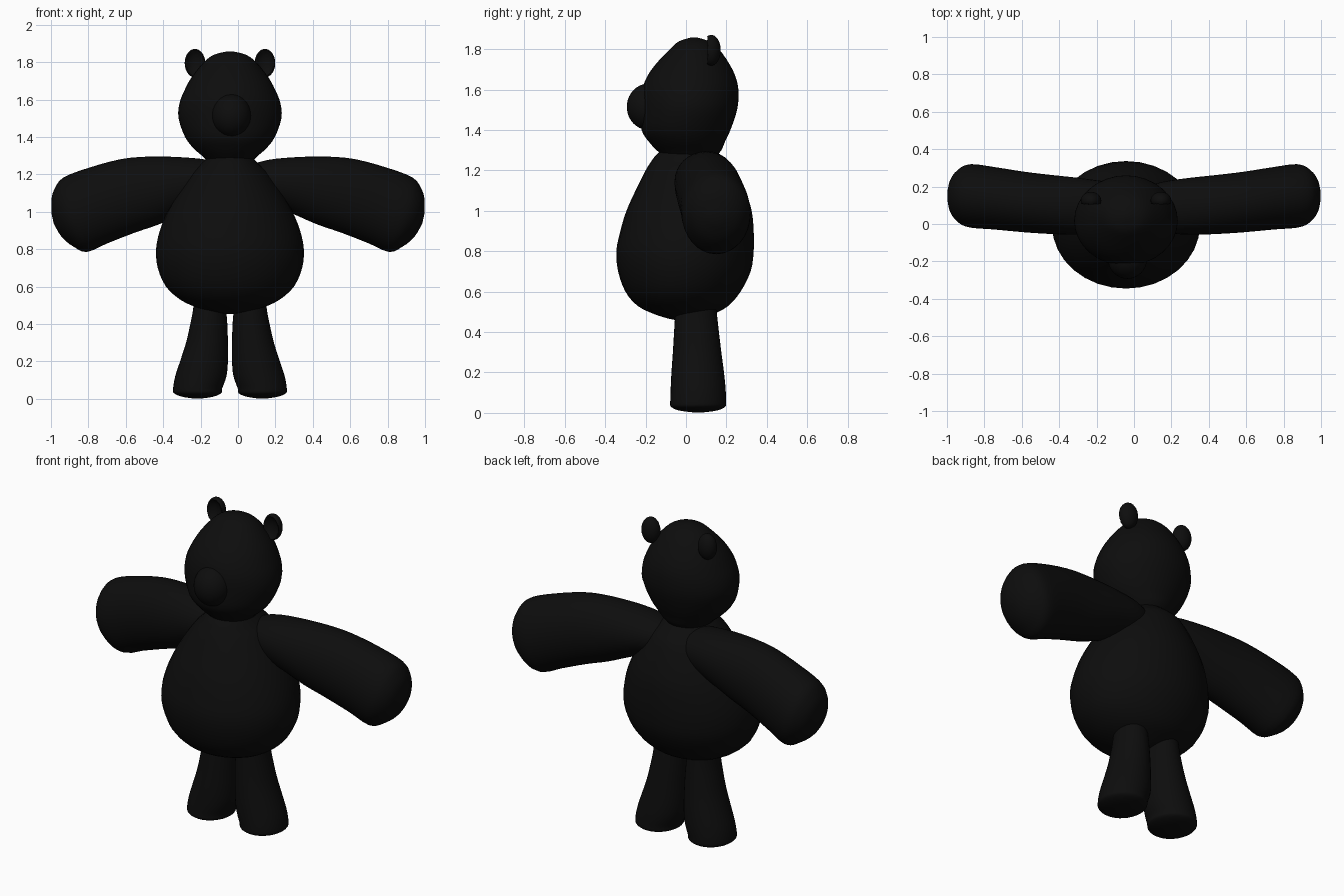
import bpy, bmesh, math
from mathutils import Vector, Matrix

black = bpy.data.materials.new("soft black")
black.diffuse_color = (0.004, 0.004, 0.004, 1)
MID = -0.043   # centre line of the head, body and legs


def finish(name, bm):
    bmesh.ops.recalc_face_normals(bm, faces=bm.faces)
    mesh = bpy.data.meshes.new(name)
    bm.to_mesh(mesh)
    bm.free()
    mesh.materials.append(black)
    ob = bpy.data.objects.new(name, mesh)
    bpy.context.collection.objects.link(ob)
    bpy.ops.object.select_all(action='DESELECT')
    ob.select_set(True)
    bpy.context.view_layer.objects.active = ob
    bpy.ops.object.shade_smooth_by_angle(angle=math.radians(40))
    return ob


def refine(rings, steps=3):
    """Smooth spline through the ring settings."""
    out = []
    for i in range(len(rings) - 1):
        p = [rings[max(0, min(len(rings) - 1, i + k))] for k in (-1, 0, 1, 2)]
        for s in range(steps):
            t = s / steps
            out.append([0.5 * (2*b + (c - a)*t + (2*a - 5*b + 4*c - d)*t*t
                               + (3*b - a - 3*c + d)*t**3) for a, b, c, d in zip(*p)])
    return out + [list(rings[-1])]


def loft(name, rings, mirror_about=None, sides=32):
    """Rings: centre x, y, z, half width, half depth (y), tilt in degrees."""
    bm = bmesh.new()
    loops = []
    for x, y, z, rw, rd, tilt in refine(rings):
        a = math.radians(tilt)
        across = Vector((math.cos(a), 0, math.sin(a)))
        loop = []
        for k in range(sides):
            t = 2 * math.pi * k / sides
            co = Vector((x, y, z)) + across * rw * math.cos(t) + Vector((0, rd * math.sin(t), 0))
            if mirror_about is not None:
                co.x = 2 * mirror_about - co.x
            loop.append(bm.verts.new(co))
        loops.append(loop)
    for lo, hi in zip(loops, loops[1:]):
        for k in range(sides):
            j = (k + 1) % sides
            bm.faces.new((lo[k], lo[j], hi[j], hi[k]))
    bm.faces.new(loops[0])
    bm.faces.new(loops[-1])
    return finish(name, bm)


def ball(name, centre, radii, dished=False):
    bm = bmesh.new()
    bmesh.ops.create_uvsphere(bm, u_segments=32, v_segments=20, radius=1)
    if dished:   # push the front of the ball inward
        for v in bm.verts:
            if v.co.y < -0.45:
                v.co.y = -0.9 - v.co.y
    bmesh.ops.transform(bm, verts=bm.verts,
                        matrix=Matrix.Translation(centre) @ Matrix.Diagonal((*radii, 1)))
    return finish(name, bm)


# Pear-shaped body: z, centre y, half width, half depth
body = [(0.455, 0, 0.02, 0.02), (0.465, 0, 0.09, 0.08), (0.49, -0.01, 0.18, 0.15),
        (0.53, -0.015, 0.265, 0.225), (0.6, -0.015, 0.342, 0.285), (0.7, -0.008, 0.386, 0.328),
        (0.8, -0.005, 0.395, 0.34), (0.9, 0.005, 0.375, 0.33), (1.0, 0.015, 0.335, 0.31),
        (1.1, 0.022, 0.28, 0.272), (1.2, 0.025, 0.21, 0.225), (1.24, 0.02, 0.17, 0.195),
        (1.28, 0.01, 0.13, 0.155), (1.32, 0.01, 0.09, 0.1)]
loft("body", [(MID, y, z, w, d, 0) for z, y, w, d in body])

# Head, leaning forward from the crown
head = [(1.26, 0.02, 0.11, 0.12), (1.3, 0.015, 0.15, 0.16), (1.34, 0.005, 0.195, 0.187),
        (1.4, 0, 0.24, 0.22), (1.5, 0.015, 0.275, 0.238), (1.58, 0.02, 0.27, 0.24),
        (1.65, 0.025, 0.243, 0.225), (1.72, 0.032, 0.205, 0.187), (1.8, 0.042, 0.14, 0.122),
        (1.84, 0.04, 0.085, 0.073), (1.858, 0.04, 0.015, 0.015)]
loft("head", [(MID, y, z, w, d, 0) for z, y, w, d in head])
ball("muzzle", (-0.035, -0.185, 1.515), (0.105, 0.108, 0.115))

# Dished ears
for side, label in ((-1, "left"), (1, "right")):
    ball(label + "_ear", (MID + side * 0.187, 0.125, 1.795), (0.055, 0.047, 0.076), dished=True)

# Arms and legs, mirrored
arm = [(0.05, 0.09, 1.17, 0.08, 0.1, 82), (0.15, 0.09, 1.165, 0.115, 0.135, 82),
       (0.30, 0.095, 1.145, 0.15, 0.152, 81), (0.45, 0.105, 1.115, 0.183, 0.158, 80),
       (0.59, 0.118, 1.085, 0.2, 0.162, 79), (0.75, 0.138, 1.033, 0.208, 0.167, 76),
       (0.87, 0.15, 0.985, 0.209, 0.17, 73), (0.927, 0.15, 0.973, 0.167, 0.147, 73),
       (0.968, 0.15, 0.968, 0.11, 0.1, 75), (0.992, 0.15, 0.968, 0.03, 0.03, 78)]
leg = [(0.09, 0.06, 0.003, 0.03, 0.03), (0.1, 0.06, 0.012, 0.085, 0.095),
       (0.13, 0.06, 0.03, 0.126, 0.134), (0.13, 0.06, 0.055, 0.131, 0.138),
       (0.113, 0.06, 0.12, 0.137, 0.136), (0.096, 0.058, 0.2, 0.128, 0.13),
       (0.08, 0.055, 0.3, 0.112, 0.12), (0.07, 0.052, 0.4, 0.099, 0.111),
       (0.066, 0.05, 0.48, 0.088, 0.104), (0.066, 0.05, 0.56, 0.08, 0.095)]
leg = [(0.13 if z < 0.02 else x, y, z, w, d, 0) for x, y, z, w, d in leg]
for label, flip in (("right", False), ("left", True)):
    loft(label + "_arm", arm, 0 if flip else None)
    loft(label + "_leg", leg, MID if flip else None)
